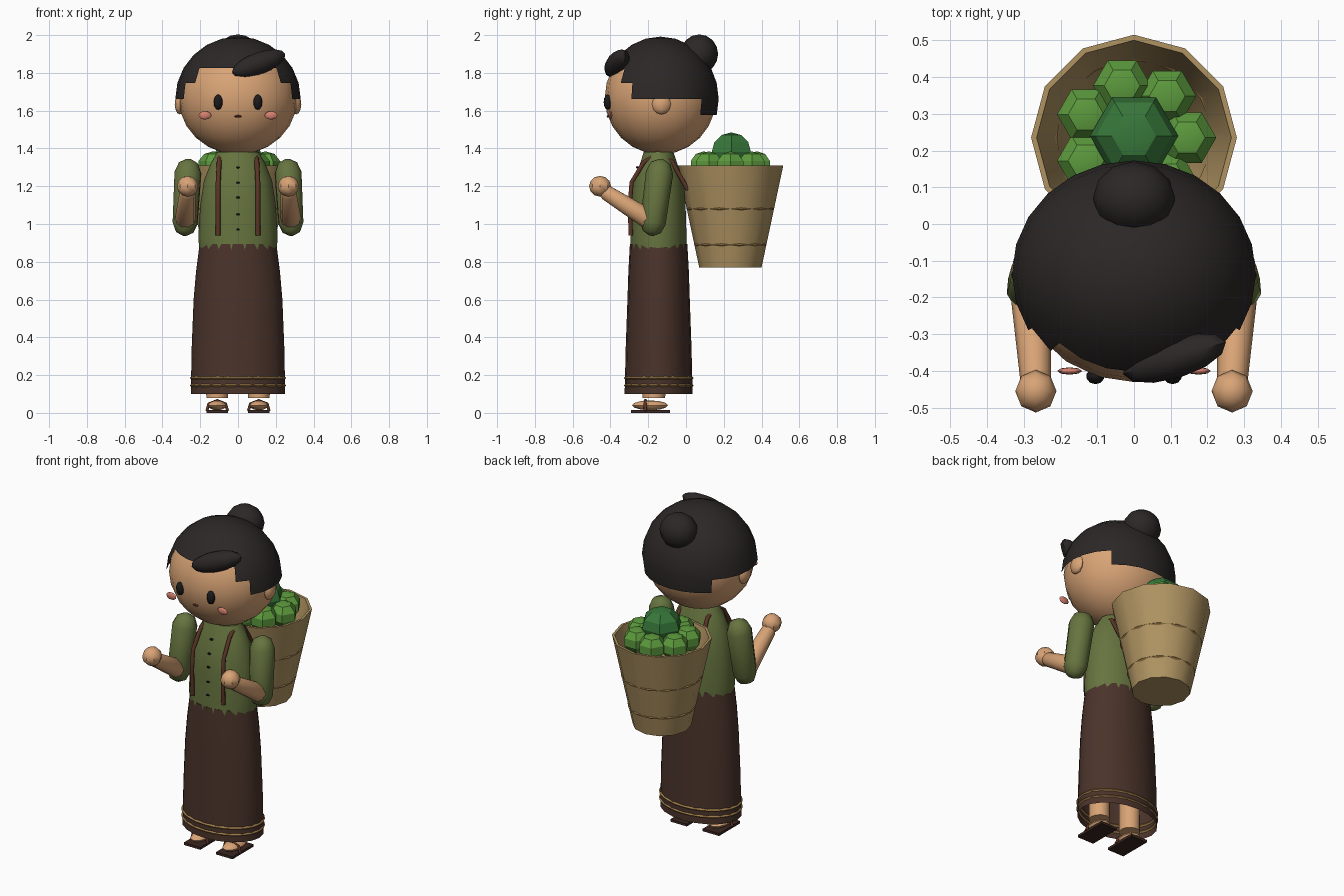
import bpy, bmesh, math
from mathutils import Vector, Matrix

if "Cube" in bpy.data.objects:
    bpy.data.objects.remove(bpy.data.objects["Cube"])


def mat(name, hexcol):
    m = bpy.data.materials.new(name)
    rgb = [int(hexcol[i:i + 2], 16) / 255 for i in (0, 2, 4)]
    m.diffuse_color = [((c + .055) / 1.055) ** 2.4 if c > .04 else c / 12.92 for c in rgb] + [1]
    m.use_nodes = True
    m.node_tree.nodes["Principled BSDF"].inputs["Base Color"].default_value = m.diffuse_color
    return m


SKIN, HAIR = mat("skin", "D9A476"), mat("hair", "2B2726")
SHIRT, SKIRT = mat("shirt", "66743F"), mat("skirt", "4A332A")
WICKER, TRIM = mat("wicker", "B09462"), mat("trim", "9C7A48")
LEAF, LEAF_DARK = mat("leaf", "5C9A3D"), mat("leaf_dark", "37773A")
LEATHER, BLUSH = mat("leather", "5A3425"), mat("blush", "D4806E")
SOLE, INK = mat("sole", "3A2620"), mat("ink", "1C1A1A")


def finish(name, bm, material, angle=40):
    bmesh.ops.recalc_face_normals(bm, faces=bm.faces)
    me = bpy.data.meshes.new(name)
    bm.to_mesh(me)
    bm.free()
    ob = bpy.data.objects.new(name, me)
    bpy.context.collection.objects.link(ob)
    me.materials.append(material)
    bpy.ops.object.select_all(action='DESELECT')
    ob.select_set(True)
    bpy.context.view_layer.objects.active = ob
    if angle:
        bpy.ops.object.shade_smooth_by_angle(angle=math.radians(angle))
    return ob


def loft(name, rings, material, n=16, cy=0, cx=0, caps=(True, True), matrix=None, angle=40):
    """Stack of elliptical rings (z, rx, ry)."""
    bm = bmesh.new()
    loops = [[bm.verts.new((cx + rx * math.cos(2 * math.pi * i / n),
                            cy + ry * math.sin(2 * math.pi * i / n), z)) for i in range(n)]
             for z, rx, ry in rings]
    for a, b in zip(loops, loops[1:]):
        for i in range(n):
            bm.faces.new((a[i], a[(i + 1) % n], b[(i + 1) % n], b[i]))
    for use, lp in zip(caps, (loops[0], loops[-1])):
        if use:
            bm.faces.new(lp)
    if matrix:
        bm.transform(matrix)
    return finish(name, bm, material, angle)


def ball(name, loc, size, material, u=12, v=8, rot=None, angle=40):
    bm = bmesh.new()
    bmesh.ops.create_uvsphere(bm, u_segments=u, v_segments=v, radius=1)
    bm.transform(Matrix.Translation(loc) @ (rot or Matrix()) @ Matrix.Diagonal((*size, 1)))
    return finish(name, bm, material, angle)


def box(name, loc, size, material):
    bm = bmesh.new()
    bmesh.ops.create_cube(bm, size=1)
    bm.transform(Matrix.Translation(loc) @ Matrix.Diagonal((*size, 1)))
    return finish(name, bm, material, 0)


def limb(name, a, b, ra, rb, material, n=10):
    """Round-ended tapered tube from a to b."""
    a, b = Vector(a), Vector(b)
    d = b - a
    L = d.length
    steps = [math.radians(t) for t in (80, 45, 0)]
    rings = [(-ra * math.sin(t), ra * math.cos(t), ra * math.cos(t)) for t in steps]
    rings += [(L + rb * math.sin(t), rb * math.cos(t), rb * math.cos(t)) for t in reversed(steps)]
    m = Matrix.Translation(a) @ d.to_track_quat('Z', 'Y').to_matrix().to_4x4()
    return loft(name, rings, material, n, matrix=m, angle=50)


def band(name, z, rx, ry, cy, r, material, n):
    """Thin hoop with a diamond section."""
    return loft(name, [(z - r, rx, ry), (z, rx + r, ry + r), (z + r, rx, ry),
                       (z, rx - r, ry - r), (z - r, rx, ry)], material, n, cy, caps=(False, False))


def strap(name, pts, r, material):
    cu = bpy.data.curves.new(name, 'CURVE')
    cu.dimensions = '3D'
    cu.bevel_depth, cu.bevel_resolution, cu.use_fill_caps = r, 1, True
    sp = cu.splines.new('POLY')
    sp.points.add(len(pts) - 1)
    for p, co in zip(sp.points, pts):
        p.co = (*co, 1)
    cu.materials.append(material)
    ob = bpy.data.objects.new(name, cu)
    bpy.context.collection.objects.link(ob)
    bpy.ops.object.select_all(action='DESELECT')
    ob.select_set(True)
    bpy.context.view_layer.objects.active = ob
    bpy.ops.object.convert(target='MESH')


CY = -0.145

# Skirt (open below) with hem bands
loft("skirt", [(.1, .25, .18), (.35, .245, .174), (.6, .235, .165), (.75, .222, .16), (.895, .203, .152)],
     SKIRT, 20, CY, caps=(False, True))
for z in (.145, .185):
    band("hem_band", z, .246, .176, CY, .009, TRIM, 28)

# Shirt, neck, buttons
loft("shirt", [(.86, .205, .152), (.93, .21, .15), (1.1, .2, .145), (1.23, .18, .133),
               (1.32, .145, .1), (1.38, .11, .08)], SHIRT, 18, CY)
loft("neck", [(1.33, .08, .07), (1.43, .08, .07)], SKIN, 12, CY)
for z, y in ((1.3, -.258), (1.22, -.28), (1.14, -.288), (1.05, -.293), (.97, -.295)):
    ball("button", (0, y, z), (.012, .008, .006), INK, 6, 4)

# Head and face
HEAD = Vector((0, -.135, 1.67))
ball("head", HEAD, (.315, .295, .302), SKIN, 20, 12)
ball("mouth", (0, -.412, 1.57), (.02, .008, .007), LEATHER, 8, 4)

# Hair cap: sphere faces kept above a stepped hairline
bm = bmesh.new()
bmesh.ops.create_uvsphere(bm, u_segments=24, v_segments=12, radius=1)
cut = []
for f in bm.faces:
    c = f.calc_center_median()
    lat = math.degrees(math.asin(c.z / c.length))
    turn = math.degrees(abs(math.atan2(c.x, -c.y)))
    low = 30 if turn < 45 else 15 if turn < 60 else 0 if turn < 135 else -15
    if lat < low:
        cut.append(f)
bmesh.ops.delete(bm, geom=cut, context='FACES')
bm.transform(Matrix.Translation((0, -.135, 1.662)) @ Matrix.Diagonal((.332, .308, .33, 1)))
hair = finish("hair_cap", bm, HAIR)
ball("hair_bun", (0, .07, 1.9), (.112, .1, .104), HAIR, 12, 8)
sweep = Matrix.Rotation(.3, 4, 'Z') @ Matrix.Rotation(-.33, 4, 'Y')
ball("hair_fringe", (.11, -.365, 1.85), (.155, .055, .058), HAIR, 12, 8, sweep)

# Basket with hoops and greens
BY = .235
loft("basket", [(.77, .165, .165), (1.31, .28, .28), (1.31, .265, .265), (.79, .15, .15)],
     WICKER, 12, BY)
for z, r in ((1.08, .22), (.89, .181)):
    band("basket_hoop", z, r, r, BY, .011, TRIM, 24)
turn30 = Matrix.Rotation(math.radians(30), 4, 'Z')
ball("large_green", (0, .24, 1.38), (.12, .12, .105), LEAF_DARK, 6, 6, turn30, 25)
for i in range(7):
    t = 2 * math.pi * i / 7
    ball("small_green", (.145 * math.cos(t), BY + .145 * math.sin(t), 1.31),
         (.083, .083, .075), LEAF, 6, 5, turn30, 25)

# Everything that comes in pairs
for s in (-1, 1):
    ball("ear", (s * .308, -.13, 1.635), (.027, .05, .055), SKIN, 8, 6)
    ball("eye", (s * .105, -.414, 1.645), (.025, .022, .041), INK, 10, 6)
    ball("cheek", (s * .175, -.4, 1.575), (.034, .01, .022), BLUSH, 8, 6)
    limb("sleeve", (s * .265, -.14, 1.272), (s * .28, -.175, 1.005), .073, .068, SHIRT)
    limb("forearm", (s * .28, -.19, 1.02), (s * .268, -.42, 1.165), .056, .042, SKIN)
    ball("hand", (s * .267, -.455, 1.2), (.056, .058, .055), SKIN, 8, 6)
    loft("leg", [(.08, .058, .06), (.4, .06, .065)], SKIN, 12, -.17, s * .11)
    ball("foot", (s * .11, -.19, .04), (.052, .095, .026), SKIN, 10, 6)
    box("sandal_sole", (s * .11, -.188, .0075), (.112, .205, .015), SOLE)
    strap("sandal_strap", [(s * .11 - .055, -.215, .01), (s * .11 - .045, -.215, .048),
                           (s * .11, -.215, .066), (s * .11 + .045, -.215, .048),
                           (s * .11 + .055, -.215, .01)], .009, LEATHER)
    strap("basket_strap", [(s * .105, -.292, .94), (s * .105, -.298, 1.1), (s * .105, -.288, 1.22),
                           (s * .1, -.225, 1.325), (s * .093, -.15, 1.378), (s * .095, -.075, 1.33),
                           (s * .1, .01, 1.18)], .013, LEATHER)
